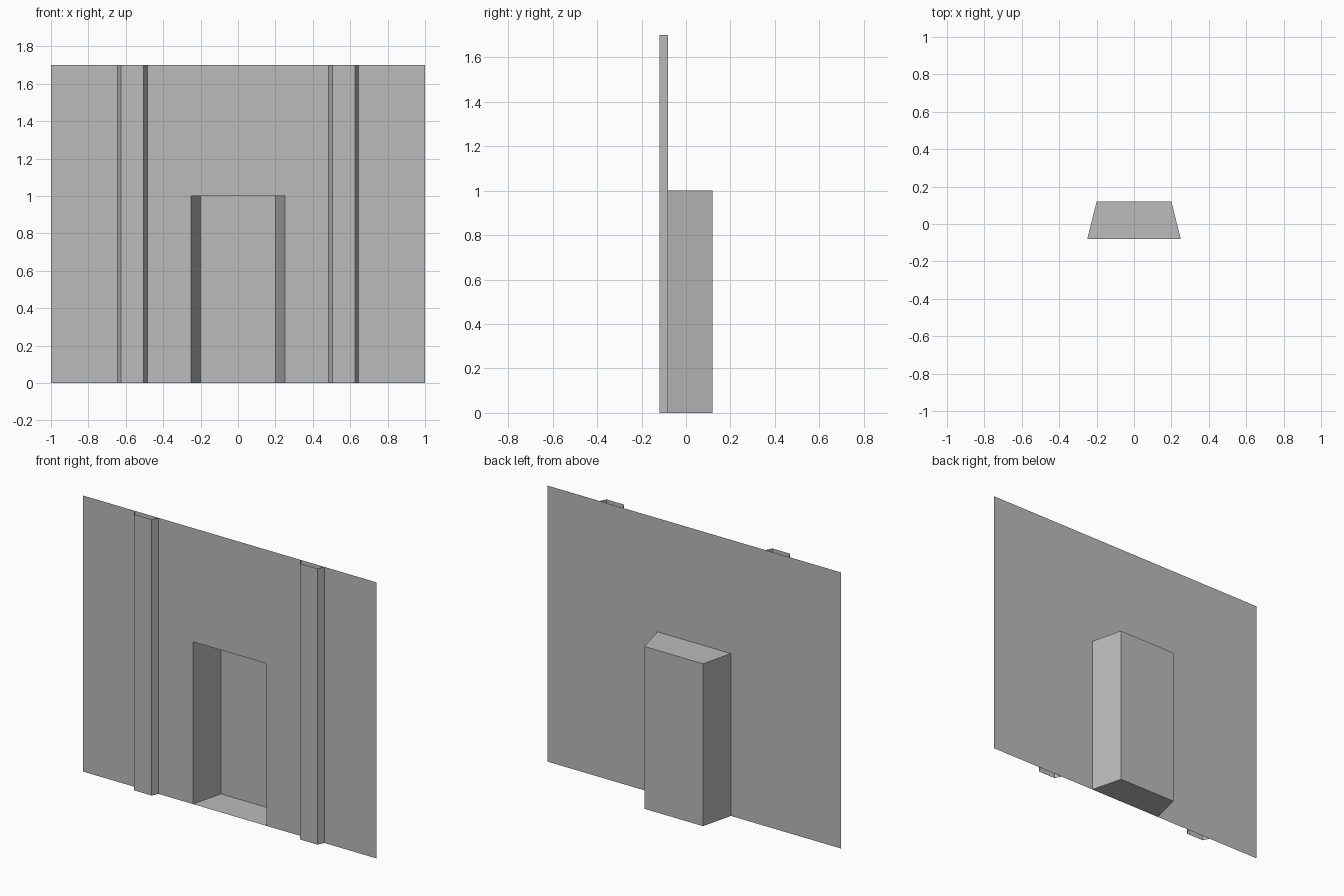
import bpy

cube = bpy.data.objects.get("Cube")
if cube:
    bpy.data.objects.remove(cube, do_unlink=True)

WALL_Y, FRONT_Y, BACK_Y = -0.08, -0.12, 0.12
HEIGHT, DOOR_HEIGHT = 1.7, 1.0

grey = bpy.data.materials.new("plain grey")
grey.use_nodes = True
colour = (0.5, 0.5, 0.5, 1)
grey.diffuse_color = colour
grey.node_tree.nodes["Principled BSDF"].inputs["Base Color"].default_value = colour


def make_object(name, verts, faces):
    mesh = bpy.data.meshes.new(name)
    mesh.from_pydata(verts, [], faces)
    mesh.materials.append(grey)
    obj = bpy.data.objects.new(name, mesh)
    bpy.context.collection.objects.link(obj)
    return obj


def upright_strip(name, plan, height, capped=False):
    """Raise an open plan outline into vertical sheets, with optional floor and ceiling."""
    n = len(plan)
    verts = [(x, y, z) for z in (0, height) for x, y in plan]
    faces = [(i, i + 1, n + i + 1, n + i) for i in range(n - 1)]
    if capped:
        faces += [tuple(range(n)), tuple(reversed(range(n, 2 * n)))]
        # floor faces up and ceiling faces down, into the recess
        faces[-2], faces[-1] = faces[-2][::-1], faces[-1][::-1]
    return make_object(name, verts, faces)


# Thin wall sheet with the doorway cut out
half = [(1, 0), (1, HEIGHT)]
opening = [(0.25, DOOR_HEIGHT), (0.25, 0)]
outline = half + [(-x, z) for x, z in reversed(half)]
outline += [(-x, z) for x, z in reversed(opening)] + opening
make_object("wall", [(x, WALL_Y, z) for x, z in outline], [tuple(range(len(outline)))])

# Tapered doorway recess behind the wall
upright_strip("door_recess",
              [(-0.25, WALL_Y), (-0.2, BACK_Y), (0.2, BACK_Y), (0.25, WALL_Y)],
              DOOR_HEIGHT, capped=True)

# Bevelled, open-ended pilasters on the front
for side, x in (("right", -0.565), ("left", 0.565)):
    upright_strip(side + "_pilaster",
                  [(x - 0.08, WALL_Y), (x - 0.06, FRONT_Y),
                   (x + 0.06, FRONT_Y), (x + 0.08, WALL_Y)],
                  HEIGHT)
